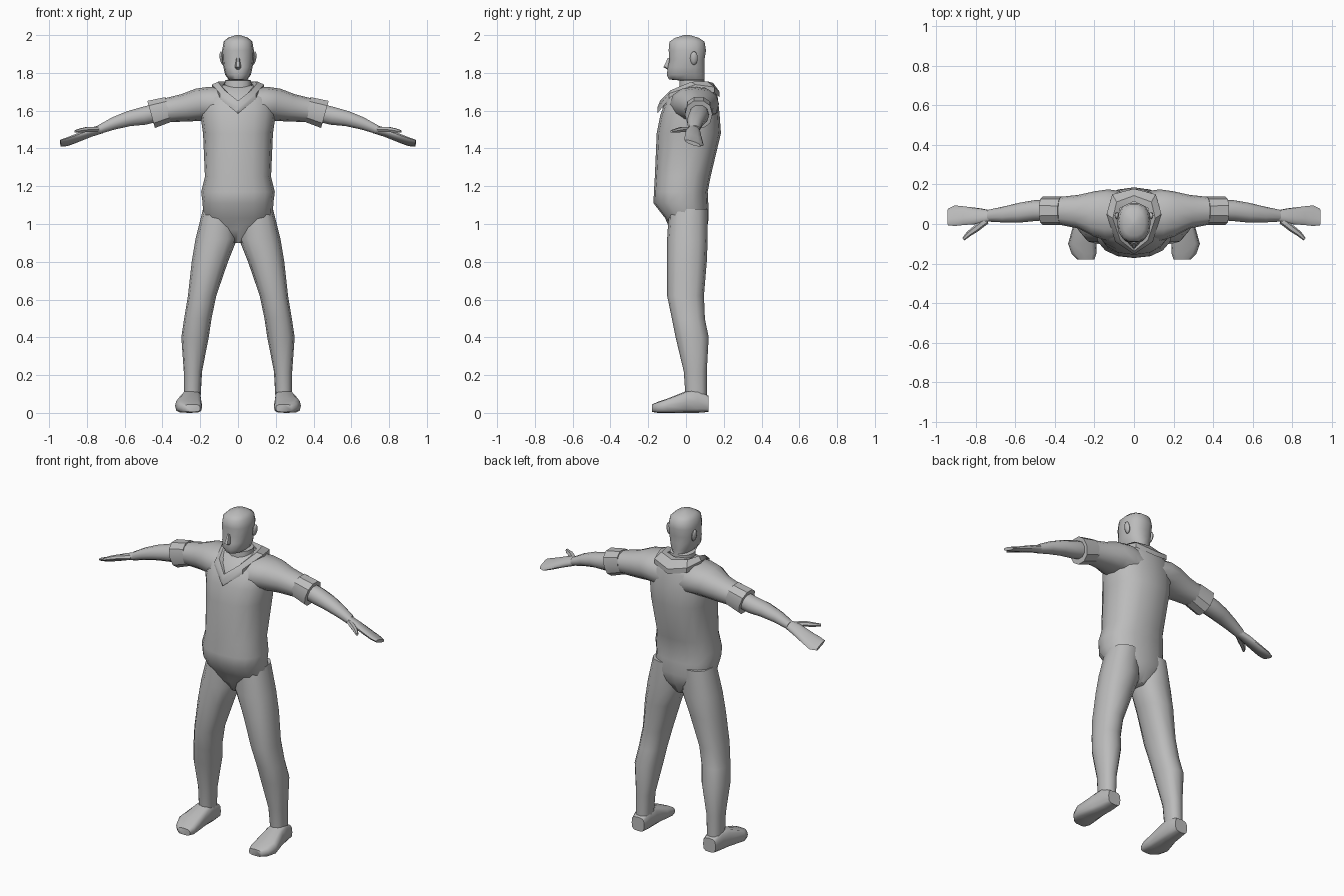
import bpy, bmesh, math
from mathutils import Vector

default = bpy.data.objects.get("Cube")
if default:
    bpy.data.objects.remove(default, do_unlink=True)

grey = bpy.data.materials.new("plain grey")
grey.use_nodes = True
GREY = (0.5, 0.5, 0.5, 1)
grey.diffuse_color = GREY
grey.node_tree.nodes["Principled BSDF"].inputs["Base Color"].default_value = GREY


def finish(name, bm, mirror, angle=50):
    bmesh.ops.recalc_face_normals(bm, faces=bm.faces)
    mesh = bpy.data.meshes.new(name)
    bm.to_mesh(mesh)
    bm.free()
    mesh.materials.append(grey)
    ob = bpy.data.objects.new(name, mesh)
    bpy.context.collection.objects.link(ob)
    bpy.ops.object.select_all(action="DESELECT")
    ob.select_set(True)
    bpy.context.view_layer.objects.active = ob
    bpy.ops.object.shade_smooth_by_angle(angle=math.radians(angle))
    if mirror:
        ob.modifiers.new("Mirror", "MIRROR").use_mirror_merge = False
    return ob


def skin(name, rings, mirror=False, angle=50, closed=True):
    """Join successive loops of points and cap the two ends."""
    bm = bmesh.new()
    loops = [[bm.verts.new(p) for p in ring] for ring in rings]
    for a, b in zip(loops, loops[1:]):
        for i in range(len(a)):
            j = (i + 1) % len(a)
            bm.faces.new((a[i], a[j], b[j], b[i]))
    if closed:
        bm.faces.new(loops[0])
        bm.faces.new(loops[-1])
    return finish(name, bm, mirror, angle)


def oval(centre, u, v, sides, power):
    pts = []
    for k in range(sides):
        a = math.tau * k / sides
        c, s = math.cos(a), math.sin(a)
        c = math.copysign(abs(c) ** power, c)
        s = math.copysign(abs(s) ** power, s)
        pts.append(Vector(centre) + u * c + v * s)
    return pts


def upright(name, sections, mirror=False, sides=12, power=0.85):
    """Loft up z from (z, x0, x1, y0, y1)."""
    rings = [oval(((a + b) / 2, (c + d) / 2, z), Vector(((b - a) / 2, 0, 0)),
                  Vector((0, (d - c) / 2, 0)), sides, power)
             for z, a, b, c, d in sections]
    return skin(name, rings, mirror)


def symmetric(name, sections, **kw):
    """Upright loft centred on x = 0 from (z, half width, y0, y1)."""
    return upright(name, [(z, -w, w, c, d) for z, w, c, d in sections], **kw)


def limb(name, sections, u, v, sides=10, angle=50):
    """Mirrored loft from (x, y, z, radius along u, radius along v)."""
    u, v = Vector(u).normalized(), Vector(v).normalized()
    rings = [oval((x, y, z), u * a, v * b, sides, 0.9)
             for x, y, z, a, b in sections]
    return skin(name, rings, True, angle)


# Torso, from crotch to neckline
symmetric("torso", [
    (.90, .03, -.04, .07), (.97, .14, -.085, .11), (1.03, .185, -.11, .12),
    (1.11, .187, -.172, .118), (1.17, .195, -.17, .115),
    (1.25, .175, -.165, .13), (1.48, .185, -.155, .185),
    (1.58, .2, -.135, .178), (1.67, .19, -.1, .168),
    (1.725, .13, -.035, .15), (1.74, .06, -.01, .12)], sides=16)

# Legs
upright("legs", [
    (.05, .2, .285, 0, .11), (.22, .19, .287, -.012, .11),
    (.4, .155, .3, -.055, .12), (.5, .14, .285, -.075, .1),
    (.62, .115, .265, -.1, .095), (.8, .053, .245, -.1, .11),
    (.92, .005, .225, -.1, .115), (1.08, .01, .185, -.09, .115)], mirror=True)

# Shoes, lofted from heel to toe
shoe = [(.12, .2, .285, .005, .09), (.06, .195, .295, 0, .125),
        (0, .195, .305, 0, .115), (-.1, .19, .333, 0, .075),
        (-.15, .19, .315, 0, .058), (-.18, .2, .285, .005, .045)]
skin("shoes", [oval(((a + b) / 2, y, (c + d) / 2), Vector(((b - a) / 2, 0, 0)),
                    Vector((0, 0, (d - c) / 2)), 12, .6)
               for y, a, b, c, d in shoe], True)

# Shoulders, rolled sleeves, forearms
BACK, UP = (0, 1, 0), (.27, 0, .96)
limb("shoulders", [
    (.06, .04, 1.62, .125, .11), (.13, .045, 1.635, .13, .095),
    (.2, .05, 1.632, .115, .088), (.28, .062, 1.615, .085, .075),
    (.39, .067, 1.6, .068, .063)], BACK, UP, sides=12)
limb("sleeve_cuffs", [
    (.367, .067, 1.607, .055, .055), (.367, .067, 1.607, .072, .07),
    (.46, .067, 1.58, .073, .078), (.46, .067, 1.58, .05, .05)],
    BACK, UP, angle=35)
limb("forearms", [
    (.42, .07, 1.592, .05, .05), (.5, .068, 1.572, .053, .05),
    (.58, .057, 1.557, .05, .042), (.66, .048, 1.532, .04, .034),
    (.735, .042, 1.5, .03, .024)], BACK, UP)

# Flat mitten hands with a separate thumb
limb("hands", [
    (.72, .042, 1.503, .028, .022), (.78, .04, 1.485, .042, .021),
    (.86, .042, 1.452, .05, .017), (.905, .042, 1.435, .055, .014),
    (.94, .035, 1.428, .044, .01)], (0, .94, -.33), (.2, .33, .94))
limb("thumbs", [
    (.745, .018, 1.5, .018, .014), (.8, -.025, 1.5, .017, .015),
    (.835, -.05, 1.495, .014, .012), (.862, -.077, 1.49, .008, .007)],
    (.6, .8, 0), (0, 0, 1), sides=6)

# Head and neck
symmetric("head", [
    (1.69, .075, -.04, .1), (1.76, .069, -.035, .1), (1.765, .05, -.092, .1),
    (1.79, .068, -.104, .1), (1.83, .077, -.098, .1), (1.87, .083, -.09, .1),
    (1.92, .084, -.094, .108), (1.965, .076, -.09, .1),
    (1.985, .055, -.06, .07), (2, .012, -.01, .02)], sides=14)
symmetric("nose", [
    (1.818, .012, -.1, -.07), (1.83, .017, -.122, -.07),
    (1.88, .008, -.097, -.08)], sides=6)

# Ears
bm = bmesh.new()
bmesh.ops.create_uvsphere(bm, u_segments=8, v_segments=6, radius=1)
for vert in bm.verts:
    x, y, z = vert.co
    vert.co = (.085 + .012 * x + .005 * z, .042 + .02 * y, 1.878 + .036 * z)
finish("ears", bm, True)

# V-neck collar: half loops from the nape to the point of the V
inner = [(0, .115, 1.752), (.07, .08, 1.748), (.082, .01, 1.732),
         (.05, -.075, 1.69), (0, -.125, 1.65)]
outer = [(0, .178, 1.7), (.11, .15, 1.725), (.138, .05, 1.738),
         (.095, -.09, 1.69), (0, -.152, 1.615)]


def whole(half, dz=0):
    return [Vector((x, y, z + dz)) for x, y, z in half] + [
        Vector((-x, y, z + dz)) for x, y, z in half[-2:0:-1]]


rim, edge = whole(inner), whole(outer)
crest = [a.lerp(b, .45) + Vector((0, 0, .018)) for a, b in zip(rim, edge)]
skin("collar", [whole(inner, -.04), rim, crest, edge, whole(outer, -.03)],
     angle=35, closed=False)
